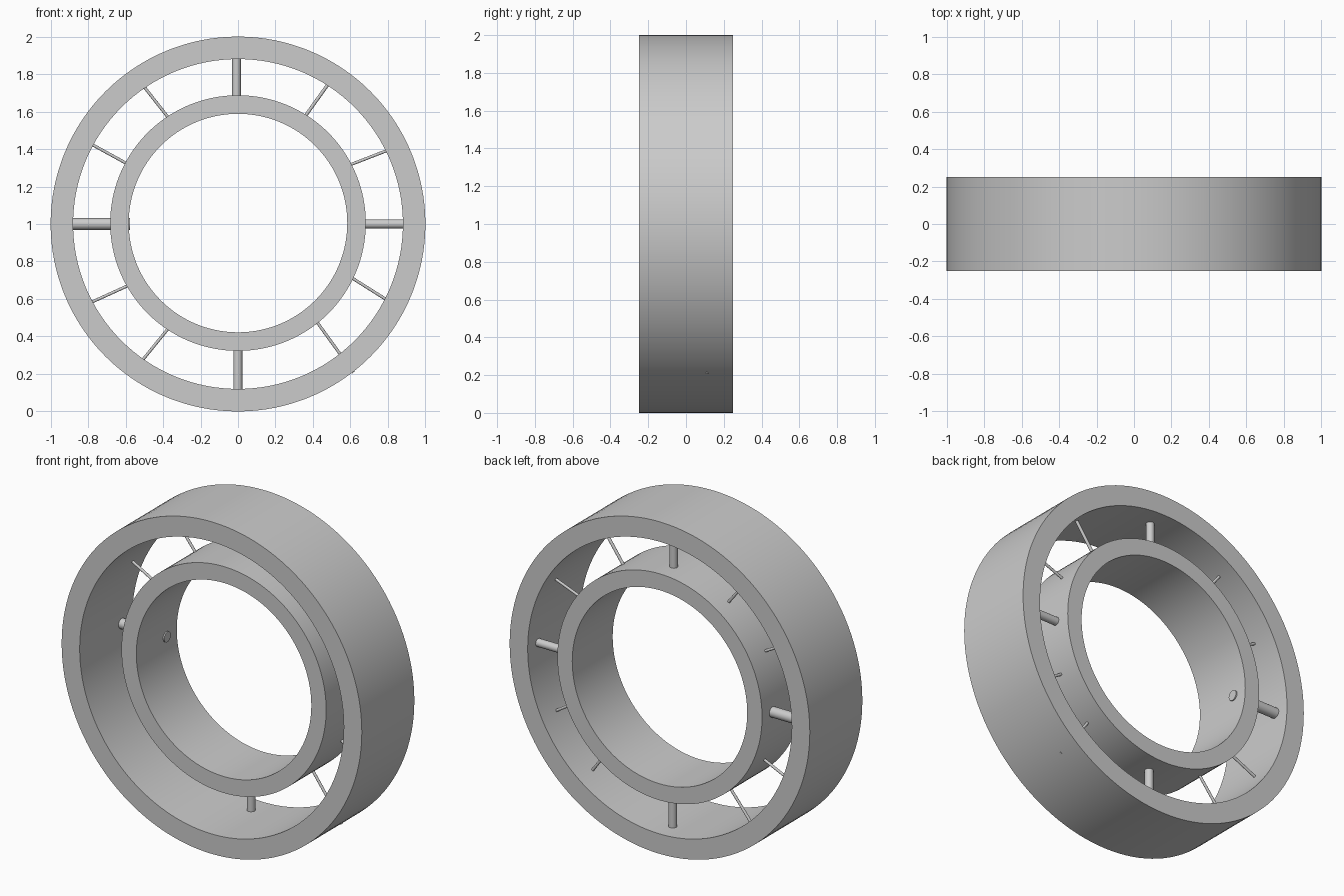
import bpy, bmesh
from math import sin, cos, tau
from mathutils import Vector

if "Cube" in bpy.data.objects:
    bpy.data.objects.remove(bpy.data.objects["Cube"])


def finish(name, bm):
    bmesh.ops.recalc_face_normals(bm, faces=bm.faces)
    me = bpy.data.meshes.new(name)
    bm.to_mesh(me)
    bm.free()
    ob = bpy.data.objects.new(name, me)
    bpy.context.collection.objects.link(ob)
    bpy.ops.object.select_all(action='DESELECT')
    ob.select_set(True)
    bpy.context.view_layer.objects.active = ob
    bpy.ops.object.shade_smooth_by_angle()
    return ob


def ring(name, r_out, r_in, y0, y1, zc, n=128):
    """Rectangular section swept around the y axis."""
    bm = bmesh.new()
    loops = []
    for i in range(n):
        a = tau * i / n
        loops.append([bm.verts.new((r * cos(a), y, zc + r * sin(a)))
                      for r, y in ((r_out, y0), (r_out, y1), (r_in, y1), (r_in, y0))])
    for i in range(n):
        p, q = loops[i], loops[(i + 1) % n]
        for k in range(4):
            m = (k + 1) % 4
            bm.faces.new((p[k], p[m], q[m], q[k]))
    return finish(name, bm)


def rod(name, start, end, y, radius, bury_in=0.04, bury_out=0.05):
    """Cylinder between two (x, z) points, sunk a little into both rings."""
    a, b = Vector((start[0], y, start[1])), Vector((end[0], y, end[1]))
    d = (b - a).normalized()
    a, b = a - d * bury_in, b + d * bury_out
    bm = bmesh.new()
    bmesh.ops.create_cone(bm, cap_ends=True, segments=32, radius1=radius,
                          radius2=radius, depth=(b - a).length)
    rot = d.to_track_quat('Z', 'Y')
    for v in bm.verts:
        v.co = rot @ v.co + (a + b) / 2
    return finish(name, bm)


# Two concentric rings, flush at the back
ring("outer_ring", 1.0, 0.88, -0.25, 0.25, 1.0)
ring("inner_ring", 0.682, 0.583, -0.135, 0.25, 1.005)

# Four thick spokes; the left one pokes through the inner ring
rod("spoke_top", (-0.008, 1.685), (-0.008, 1.88), 0.128, 0.023)
rod("spoke_bottom", (-0.001, 0.325), (-0.001, 0.12), 0.127, 0.024)
rod("spoke_right", (0.68, 1.0), (0.88, 1.0), 0.15, 0.024)
rod("spoke_left", (-0.575, 1.0), (-0.88, 1.0), 0.15, 0.031, bury_in=0)

# Eight thin rods: inner point, outer point, depth, radius
rods = [
    ((-0.38, 1.578), (-0.497, 1.727), 0.13, 0.008),
    ((0.364, 1.583), (0.473, 1.735), 0.08, 0.009),
    ((-0.60, 1.326), (-0.775, 1.422), 0.10, 0.008),
    ((0.604, 1.318), (0.79, 1.39), 0.11, 0.008),
    ((-0.594, 0.668), (-0.77, 0.588), 0.10, 0.008),
    ((0.61, 0.711), (0.78, 0.604), 0.11, 0.008),
    ((-0.38, 0.433), (-0.497, 0.289), 0.11, 0.008),
]
for i, (s, e, y, r) in enumerate(rods):
    rod(f"thin_rod_{i + 1}", s, e, y, r)
# The last one just breaks the outer surface
rod("thin_rod_8", (0.422, 0.476), (0.616, 0.208), 0.11, 0.008, bury_out=0)
